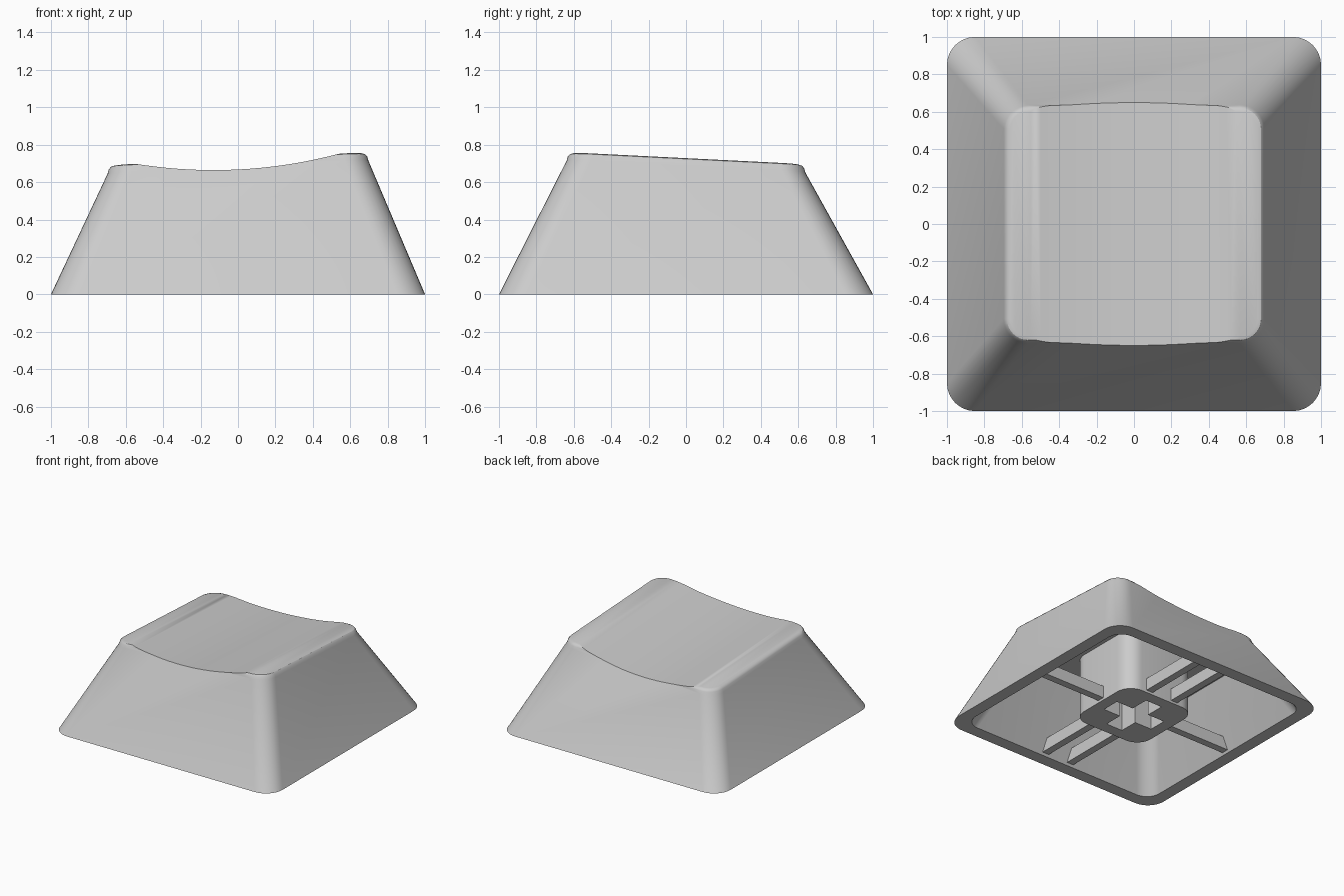
import bpy, bmesh, math
from mathutils import Matrix, Vector

cube = bpy.data.objects.get("Cube")
if cube:
    bpy.data.objects.remove(cube, do_unlink=True)

TILT = 0.05

mat = bpy.data.materials.new("light grey plastic")
mat.use_nodes = True
GREY = (0.6, 0.6, 0.6, 1)
mat.diffuse_color = GREY
mat.node_tree.nodes["Principled BSDF"].inputs["Base Color"].default_value = GREY


def top_plane(x, y, drop):
    return 0.695 + TILT * (x - y) - drop


def level(z):
    return lambda x, y: z


def tilted(drop):
    return lambda x, y: top_plane(x, y, drop)


def rounded_rect(hx, hy, r, segs=8):
    pts = []
    for i, (sx, sy) in enumerate([(1, 1), (-1, 1), (-1, -1), (1, -1)]):
        for k in range(segs + 1):
            a = math.pi / 2 * (i + k / segs)
            pts.append((sx * (hx - r) + r * math.cos(a), sy * (hy - r) + r * math.sin(a)))
    return pts


def finish(name, bm):
    bmesh.ops.recalc_face_normals(bm, faces=bm.faces)
    me = bpy.data.meshes.new(name)
    bm.to_mesh(me)
    bm.free()
    me.materials.append(mat)
    ob = bpy.data.objects.new(name, me)
    bpy.context.collection.objects.link(ob)
    return ob


def loft(name, rings):
    """Closed solid through rounded rectangles: (half x, half y, radius, height rule)."""
    bm = bmesh.new()
    loops = [[bm.verts.new((x, y, h(x, y))) for x, y in rounded_rect(hx, hy, r)]
             for hx, hy, r, h in rings]
    for a, b in zip(loops, loops[1:]):
        for i in range(len(a)):
            j = (i + 1) % len(a)
            bm.faces.new((a[i], a[j], b[j], b[i]))
    bm.faces.new(loops[0])
    bm.faces.new(loops[-1])
    return finish(name, bm)


def box(name, lo, hi):
    bm = bmesh.new()
    bmesh.ops.create_cube(bm, size=1)
    for v in bm.verts:
        v.co = Vector([l + (c + 0.5) * (h - l) for c, l, h in zip(v.co, lo, hi)])
    return finish(name, bm)


def cut(target, cutter):
    cutter.hide_render = True
    bpy.context.view_layer.objects.active = target
    mod = target.modifiers.new("cut", 'BOOLEAN')
    mod.operation = 'DIFFERENCE'
    mod.solver = 'EXACT'
    mod.object = cutter
    bpy.ops.object.modifier_apply(modifier=mod.name)
    bpy.data.objects.remove(cutter, do_unlink=True)


def smooth(ob):
    bpy.ops.object.select_all(action='DESELECT')
    ob.select_set(True)
    bpy.context.view_layer.objects.active = ob
    bpy.ops.object.shade_smooth_by_angle(angle=math.radians(30))


# Outer shell: tapered walls, small fillet, tilted top
rings = [(1, 1, 0.15, level(0))]
for inset, drop in [(0, 0.04), (0.006, 0.018), (0.018, 0.005), (0.035, 0)]:
    rings.append((0.697 - inset, 0.638 - inset, 0.13 - inset, tilted(drop)))
shell = loft("cap_shell", rings)

# Shallow cylindrical scoop across the top
R, DEPTH = 2.55, 0.06
axis = Vector((0, 1, -TILT)).normalized()
normal = Vector((-TILT, TILT, 1))
normal = (normal - axis * normal.dot(axis)).normalized()
side = axis.cross(normal)
centre = Vector((0, 0, top_plane(0, 0, DEPTH))) + normal * R
matrix = Matrix((normal, side, axis)).transposed().to_4x4()
matrix.translation = centre
bm = bmesh.new()
bmesh.ops.create_cone(bm, cap_ends=True, segments=256, radius1=R, radius2=R,
                      depth=3, matrix=matrix)
cut(shell, finish("scoop_cutter", bm))

# Hollow underside
cut(shell, loft("cavity_cutter", [(0.903, 0.903, 0.12, level(-0.01)),
                                  (0.68, 0.64, 0.12, level(0.49))]))
smooth(shell)

# Stem with a cross-shaped socket
stem = loft("stem", [(0.325, 0.325, 0.13, level(0)), (0.325, 0.325, 0.13, level(0.52))])
LONG, THIN = 0.23, 0.075
cut(stem, box("socket_cutter_x", (-LONG, -THIN, -0.1), (LONG, THIN, 0.4)))
cut(stem, box("socket_cutter_y", (-THIN, -LONG, -0.1), (THIN, LONG, 0.4)))
smooth(stem)

# Ribs joining the stem to the walls
Z0, Z1, HALF = 0.02, 0.12, 0.03
for s, name in [(1, "left"), (-1, "right")]:
    a, b = sorted((s * 0.31, s * 0.9))
    box(name + "_rib", (a, -HALF, Z0), (b, HALF, Z1))
    for t, end in [(1, "back"), (-1, "front")]:
        a, b = sorted((t * 0.31, t * 0.9))
        x = s * 0.12
        box(end + "_" + name + "_rib", (x - HALF, a, Z0), (x + HALF, b, Z1))
